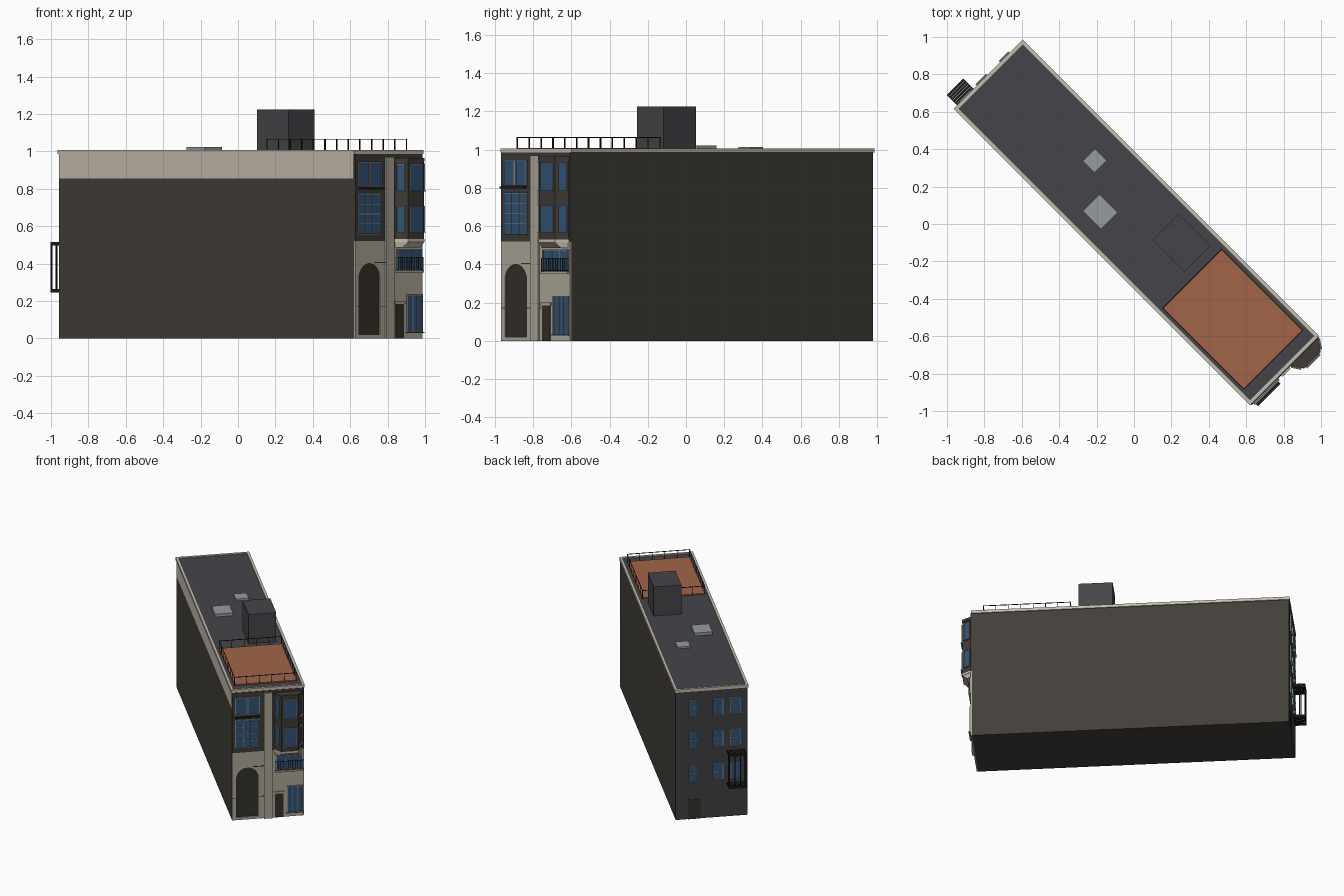
import bpy, bmesh, math
from mathutils import Matrix, Vector

if "Cube" in bpy.data.objects:
    bpy.data.objects.remove(bpy.data.objects["Cube"])

# Local frame: x across the street front, y back along the plot, then turned 45 degrees
W, L = 0.51, 2.228
PLACE = Matrix.Translation((0.62, -0.96, 0)) @ Matrix.Rotation(math.radians(45), 4, 'Z')
COLORS = dict(wall=(.055, .05, .042), brick=(.05, .042, .036), stone=(.42, .39, .32),
              cream=(.56, .51, .42), roof=(.06, .06, .068), rear=(.05, .05, .055),
              deck=(.36, .13, .065), glass=(.03, .085, .18), frame=(.22, .24, .25),
              iron=(.012, .012, .012), door=(.035, .03, .022), skylight=(.3, .33, .34),
              hut=(.06, .06, .068))
mats = {}
for key, c in COLORS.items():
    mats[key] = bpy.data.materials.new(key)
    mats[key].diffuse_color = (*c, 1)


def finish(name, bm, mat, m=Matrix()):
    bmesh.ops.recalc_face_normals(bm, faces=bm.faces)
    me = bpy.data.meshes.new(name)
    bm.to_mesh(me)
    bm.free()
    me.transform(PLACE @ m)
    me.materials.append(mats[mat])
    ob = bpy.data.objects.new(name, me)
    bpy.context.collection.objects.link(ob)
    return ob


def add_box(bm, x0, x1, y0, y1, z0, z1):
    m = (Matrix.Translation(((x0 + x1) / 2, (y0 + y1) / 2, (z0 + z1) / 2))
         @ Matrix.Diagonal((x1 - x0, y1 - y0, z1 - z0, 1)))
    bmesh.ops.create_cube(bm, size=1, matrix=m)


def boxes(name, mat, *dims, m=Matrix()):
    bm = bmesh.new()
    for d in dims:
        add_box(bm, *d)
    return finish(name, bm, mat, m)


def loft(name, mat, bottom, top):
    # closed solid between two matching rings
    bm = bmesh.new()
    a = [bm.verts.new(p) for p in bottom]
    b = [bm.verts.new(p) for p in top]
    bm.faces.new(a)
    bm.faces.new(b)
    for i in range(len(a)):
        j = (i + 1) % len(a)
        bm.faces.new((a[i], a[j], b[j], b[i]))
    return finish(name, bm, mat)


def window(name, m, x0, x1, z0, z1, cols=1, rows=1, t=.006, sill=True):
    # glass pane with frame, glazing bars and sill; outward is local -y
    boxes(name + "_glass", "glass", (x0, x1, -.004, .004, z0, z1), m=m)
    bars = [(x0 - t, x0, -.008, .004, z0, z1), (x1, x1 + t, -.008, .004, z0, z1),
            (x0 - t, x1 + t, -.008, .004, z1, z1 + t)]
    for i in range(1, cols):
        x = x0 + (x1 - x0) * i / cols
        bars.append((x - .002, x + .002, -.007, .002, z0, z1))
    for i in range(1, rows):
        z = z0 + (z1 - z0) * i / rows
        bars.append((x0, x1, -.007, .002, z - .002, z + .002))
    if sill:
        bars.append((x0 - 2 * t, x1 + 2 * t, -.014, .004, z0 - t, z0))
    boxes(name + "_frame", "frame", *bars, m=m)


def railing(name, pts, z0, z1, step, r=.002, low=False):
    # iron posts and rails along a path
    bm = bmesh.new()
    for a, b in zip(pts, pts[1:]):
        n = max(1, round((Vector(b) - Vector(a)).length / step))
        for i in range(n + 1):
            p = Vector(a).lerp(Vector(b), i / n)
            add_box(bm, p.x - r, p.x + r, p.y - r, p.y + r, z0, z1)
        xs, ys = sorted((a[0], b[0])), sorted((a[1], b[1]))
        for z in ([z1, z0 + .006] if low else [z1]):
            add_box(bm, xs[0] - r, xs[1] + r, ys[0] - r, ys[1] + r, z - 2 * r, z)
    return finish(name, bm, "iron")


# Main block, roof and painted band on the left wall
boxes("main_block", "wall", (0, W, 0, L, 0, .985))
boxes("rear_wall", "rear", (0, W, L - .001, L + .003, 0, .985))
boxes("left_band", "cream", (-.003, .001, 0, L, .855, .985))
boxes("roof", "roof", (.005, W - .005, .005, L - .005, .98, 1.0))
o, w = .007, .012
boxes("parapet_coping", "cream", (-o, w, -o, L + o, .985, 1.007), (W - w, W + o, -o, L + o, .985, 1.007),
      (w, W - w, -o, w, .985, 1.007), (w, W - w, L - w, L + o, .985, 1.007))

# Street front: stone slab with an arched opening, brick above
F = -.01
FRONT = Matrix.Translation((0, F, 0))
ax, ar, az = .108, .08, .32
outline = [(0, 0), (ax - ar, 0)]
outline += [(ax - ar * math.cos(math.pi * i / 16), az + ar * math.sin(math.pi * i / 16)) for i in range(17)]
outline += [(ax + ar, 0), (W, 0), (W, .52), (0, .52)]
loft("stone_front", "stone", [(x, F, z) for x, z in outline], [(x, 0, z) for x, z in outline])
boxes("arched_door", "door", (ax - ar, ax + ar, -.003, 0, 0, az + ar))
boxes("arch_step", "stone", (ax - ar, ax + ar, F, 0, 0, .02))
boxes("brick_front", "brick", (0, W, F, 0, .52, .985))
boxes("pier", "stone", (.225, .285, F - .012, 0, 0, .97))
boxes("string_courses", "door", (0, ax - ar, F - .002, F, .17, .174), (ax + ar, .295, F - .002, F, .17, .174),
      (.15, .225, F - .003, F, .402, .407))
window("upper_left_window", FRONT, .025, .1, .815, .94)
window("upper_right_window", FRONT, .115, .19, .815, .94)
window("studio_window", FRONT, .025, .188, .56, .77, 3, 4)
boxes("window_shelf", "iron", (.02, .19, -.04, F, .797, .808))
boxes("small_door", "door", (.305, .365, F - .003, F, 0, .185))
boxes("small_door_lintel", "stone", (.297, .373, F - .008, F, .185, .2))
window("ground_window", FRONT, .395, .498, .035, .23, 3, 1)

# Window with shallow iron balcony under the bay
window("middle_window", FRONT, .318, .495, .37, .472, 3, 1, sill=False)
boxes("balcony_ledge", "stone", (.305, .505, -.026, 0, .352, .364))
railing("balcony_railing", [(.31, F), (.31, -.022), (.5, -.022), (.5, F)], .364, .435, .018, .0015, True)

# Canted bay with tapered corbel and cap
bay = [(.295, 0), (.34, -.07), (.46, -.07), (.505, 0)]
small = [(.295, 0), (.33, -.035), (.47, -.035), (.505, 0)]


def ring(pts, z, s=1.0):
    return [((x - .4) * s + .4, y * s, z) for x, y in pts]


loft("bay_corbel", "cream", ring(small, .485), ring(bay, .515))
loft("bay_base_trim", "cream", ring(bay, .515, 1.03), ring(bay, .53, 1.03))
loft("bay_body", "brick", ring(bay, .53), ring(bay, .955))
loft("bay_cap", "brick", ring(bay, .945, 1.04), ring(bay, .965, 1.04))
for i, (a, b) in enumerate(zip(bay, bay[1:])):
    d = Vector(b) - Vector(a)
    m = Matrix.Translation((*a, 0)) @ Matrix.Rotation(math.atan2(d.y, d.x), 4, 'Z')
    inset = .022 if i != 1 else .017
    for k, (z0, z1) in enumerate([(.57, .705), (.79, .93)]):
        window(f"bay_window_{i}_{k}", m, inset, d.length - inset, z0, z1, t=.004)

# Rear wall openings
REAR = Matrix.Translation((W, L + .003, 0)) @ Matrix.Rotation(math.pi, 4, 'Z')
for i, (x0, x1) in enumerate([(.1, .156), (.27, .333), (.39, .46)]):
    for k, z in enumerate([.29, .545, .79]):
        window(f"rear_window_{i}_{k}", REAR, x0, x1, z, z + .125, 1, 2, .004)
boxes("rear_door", "door", (.087, .177, -.004, .002, 0, .15), m=REAR)

# Rear iron cage: slatted platforms and posts
y0, y1 = L, L + .085
for name, z in (("rear_balcony_floor", .25), ("rear_balcony_top", .5)):
    slats = [(.02, .145, y0 + .085 * i / 6, y0 + .085 * i / 6 + .0125, z, z + .008) for i in range(6)]
    slats += [(x, x + .006, y0, y1, z - .004, z + .014) for x in (.02, .139)]
    slats.append((.02, .145, y1 - .006, y1, z - .004, z + .014))
    boxes(name, "iron", *slats)
railing("rear_balcony_bars", [(.023, y0 + .045), (.023, y1 - .003), (.142, y1 - .003), (.142, y0 + .045)],
        .25, .515, .04, .003)

# Roof terrace with railing
boxes("terrace_deck", "deck", (.032, .475, .078, .69, .998, 1.008))
railing("terrace_railing", [(.032, .69), (.032, .078), (.475, .078), (.475, .69), (.032, .69)],
        1.0, 1.066, .088, .002)

# Stair hut and skylights
boxes("stair_hut", "hut", (.25, .447, .745, .985, .99, 1.225))
boxes("skylight_large", "skylight", (.095, .223, 1.222, 1.36, .99, 1.022))
boxes("skylight_small", "skylight", (.285, .378, 1.46, 1.55, .99, 1.014))

for m in bpy.data.materials:
    if m.users and not m.is_grease_pencil:
        m.use_nodes = True
        m.node_tree.nodes["Principled BSDF"].inputs["Base Color"].default_value = m.diffuse_color
